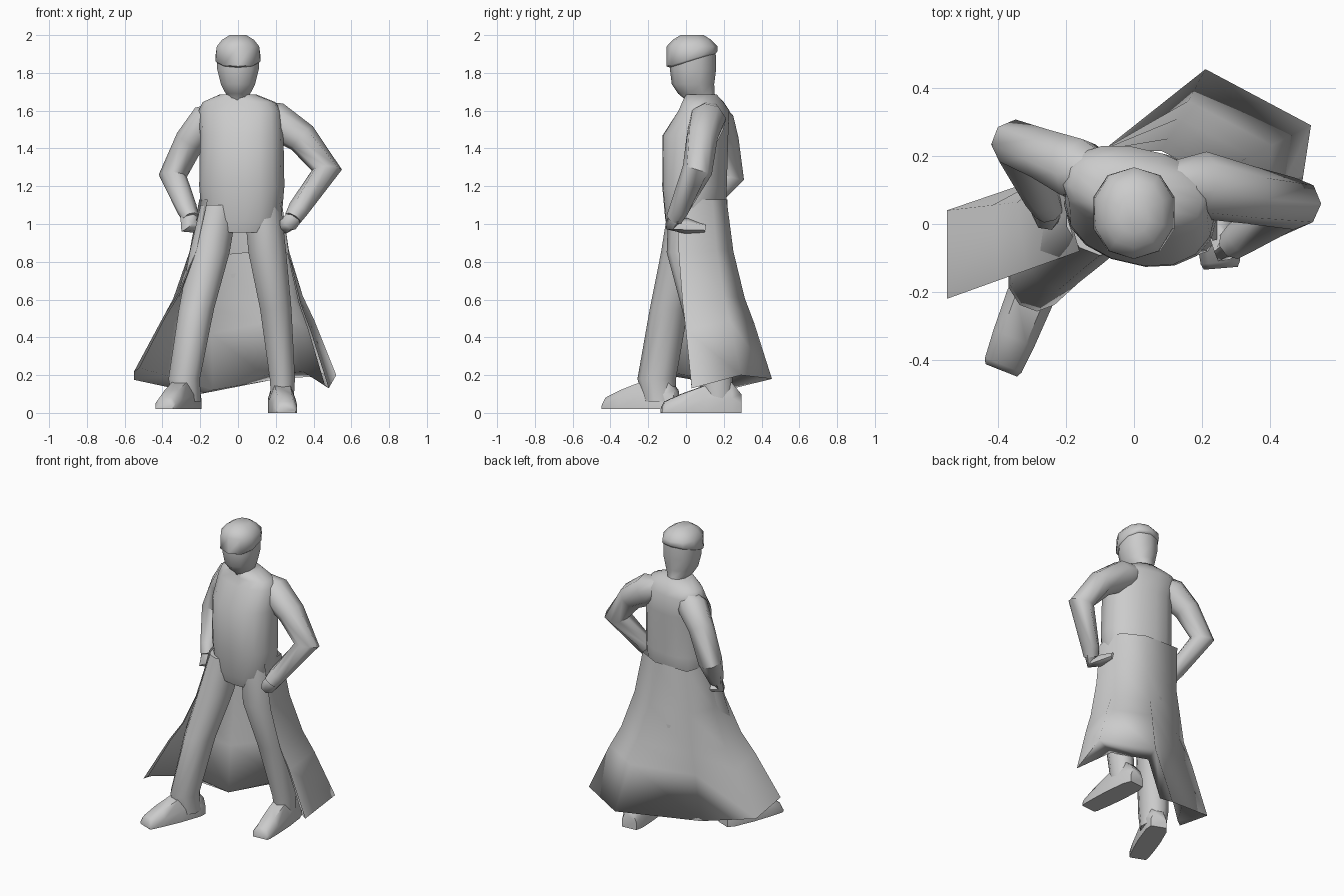
import bpy, bmesh, math
from mathutils import Vector

if "Cube" in bpy.data.objects:
    bpy.data.objects.remove(bpy.data.objects["Cube"])

grey = bpy.data.materials.new("plain_grey")
grey.use_nodes = True
grey.diffuse_color = (0.6, 0.6, 0.6, 1)
grey.node_tree.nodes["Principled BSDF"].inputs["Base Color"].default_value = (0.6, 0.6, 0.6, 1)


def skin(name, rings, closed=True, angle=60):
    """Join rings of points into one surface; closed rings get end caps."""
    bm = bmesh.new()
    rows = [[bm.verts.new(p) for p in ring] for ring in rings]
    n = len(rows[0])
    for low, high in zip(rows, rows[1:]):
        for i in range(n if closed else n - 1):
            j = (i + 1) % n
            bm.faces.new((low[i], low[j], high[j], high[i]))
    if closed:
        bm.faces.new(rows[0][::-1])
        bm.faces.new(rows[-1])
        bmesh.ops.recalc_face_normals(bm, faces=bm.faces)
    mesh = bpy.data.meshes.new(name)
    bm.to_mesh(mesh)
    bm.free()
    mesh.materials.append(grey)
    obj = bpy.data.objects.new(name, mesh)
    bpy.context.collection.objects.link(obj)
    bpy.ops.object.select_all(action="DESELECT")
    obj.select_set(True)
    bpy.context.view_layer.objects.active = obj
    bpy.ops.object.shade_smooth_by_angle(angle=math.radians(angle))
    return obj


def soft(value, power):
    return math.copysign(abs(value) ** power, value)


def loft(name, sections, turn=0, tilts=None, sides=10, power=1):
    """Stack horizontal ovals given as x, y, z, half width, half depth."""
    c, s = math.cos(math.radians(turn)), math.sin(math.radians(turn))
    rings = []
    for k, (x, y, z, rx, ry) in enumerate(sections):
        tilt = tilts[k] if tilts else 0
        ring = []
        for i in range(sides):
            a = math.tau * (i + 0.5) / sides
            u = rx * soft(math.cos(a), power) * 1.03
            v = ry * soft(math.sin(a), power) * 1.02
            ring.append((x + u * c - v * s, y + u * s + v * c, z + tilt * v))
        rings.append(ring)
    return skin(name, rings)


def tube(name, path, sides=8, flat=1.0):
    """Sweep a ring along a path of x, y, z, radius."""
    pts = [Vector(p[:3]) for p in path]
    rings = []
    for i, p in enumerate(pts):
        before = (p - pts[max(i - 1, 0)]).normalized()
        after = (pts[min(i + 1, len(pts) - 1)] - p).normalized()
        along = (before + after).normalized()
        side = along.cross(Vector((0, 1, 0.2))).normalized()
        up = side.cross(along)
        r = path[i][3]
        rings.append([p + r * (side * math.cos(a) + up * flat * math.sin(a))
                      for a in (math.tau * k / sides for k in range(sides))])
    return skin(name, rings)


def foot(name, heel, toe, base):
    """Shoe with a flat sole, high at the ankle and low at the toe."""
    heel, toe = Vector(heel), Vector(toe)
    across = (toe - heel).normalized().cross(Vector((0, 0, 1)))
    rings = []
    for t, w, h in ((0, .05, .1), (.12, .065, .16), (.45, .07, .145),
                    (.75, .065, .1), (.96, .058, .06), (1, .05, .03)):
        mid = heel.lerp(toe, t)
        rings.append([mid + across * w * k + Vector((0, 0, base + h * e))
                      for k, e in ((-1, 0), (1, 0), (1, .5), (.6, 1), (-.6, 1), (-1, .5))])
    return skin(name, rings)


# Body of the coat, turned a little at the shoulders
loft("torso", [(.01, .03, .955, .17, .11), (.02, .05, 1.02, .205, .152),
               (.02, .045, 1.2, .22, .163), (.02, .05, 1.47, .215, .166),
               (.01, .095, 1.6, .215, .125), (.005, .09, 1.645, .19, .1),
               (0, .08, 1.685, .095, .08)], turn=-13, sides=16, power=.9)

# Head and cap
loft("head", [(0, .085, 1.6, .08, .075), (0, .075, 1.665, .05, .085),
              (0, .055, 1.69, .066, .095), (0, .037, 1.74, .092, .11),
              (0, .037, 1.82, .112, .12), (0, .035, 1.9, .115, .12)], power=.9)
loft("cap", [(0, .035, 1.865, .112, .12), (0, .032, 1.875, .121, .132),
             (0, .032, 1.94, .114, .132), (0, .032, 1.975, .086, .1),
             (0, .032, 2.0, .045, .06)], tilts=(.3, .3, 0, 0, 0), power=.9)

# Long open skirt with a lining: waist point and hem point of each fold
folds = [((-.16, -.08), (-.55, -.22, .22)), ((-.205, .08), (-.55, .04, .175)),
         ((-.16, .22), (-.2, .13, .1)), ((.08, .215), (.21, .455, .18)),
         ((.225, .14), (.52, .29, .2)), ((.23, -.05), (.48, .03, .13))]
waist = 1.13


def skirt_row(drop, flare, inset):
    row = []
    for k, (w, h) in enumerate(folds):
        keep = 1 - inset * (0.1 if k in (0, len(folds) - 1) else 1)
        row.append(((w[0] + (h[0] - w[0]) * flare) * keep,
                    (w[1] + (h[1] - w[1]) * flare) * keep,
                    waist + (h[2] - waist) * drop))
    return row


steps = ((0, 0), (.29, .15), (.55, .4), (.69, .61), (1, 1))
outside = [skirt_row(d, f, 0) for d, f in steps]
lining = [skirt_row(d, f, inset) for (d, f), inset
          in zip(((.98, .98),) + steps[3:0:-1], (.33, .24, .17, .08))]
skin("coat_skirt", (outside + lining)[::-1], closed=False, angle=120)

# Legs and shoes
loft("right_leg", [(-.27, -.14, .06, .075, .085), (-.285, -.155, .18, .085, .1),
                   (-.22, -.09, .55, .095, .1), (-.15, -.02, .85, .108, .11),
                   (-.1, .03, 1.1, .1, .12)])
loft("left_leg", [(.235, .17, .05, .06, .08), (.235, .16, .18, .068, .085),
                  (.2, .08, .55, .085, .1), (.155, .01, .85, .102, .11),
                  (.13, .03, 1.1, .1, .12)])
foot("right_shoe", (-.24, -.05, 0), (-.39, -.43, 0), .02)
foot("left_shoe", (.22, .29, 0), (.255, -.13, 0), 0)

# Arms with hands on the hips
tube("right_arm", [(-.08, .13, 1.59, .065), (-.165, .16, 1.545, .095),
                   (-.255, .2, 1.44, .08), (-.345, .235, 1.255, .075),
                   (-.27, .08, 1.08, .055), (-.25, .04, 1.03, .045)])
tube("left_arm", [(.1, .12, 1.59, .065), (.195, .115, 1.55, .1),
                  (.34, .085, 1.455, .085), (.47, .06, 1.285, .08),
                  (.32, -.035, 1.08, .056), (.29, -.06, 1.03, .047)])
tube("right_hand", [(-.26, .05, 1.04, .045), (-.26, .02, .99, .05),
                    (-.2, .07, .98, .03)], sides=6, flat=.8)
tube("left_hand", [(.3, -.05, 1.04, .045), (.27, -.075, 1.0, .045),
                   (.25, .0, .99, .045), (.24, .1, .975, .03)], sides=6, flat=.9)
